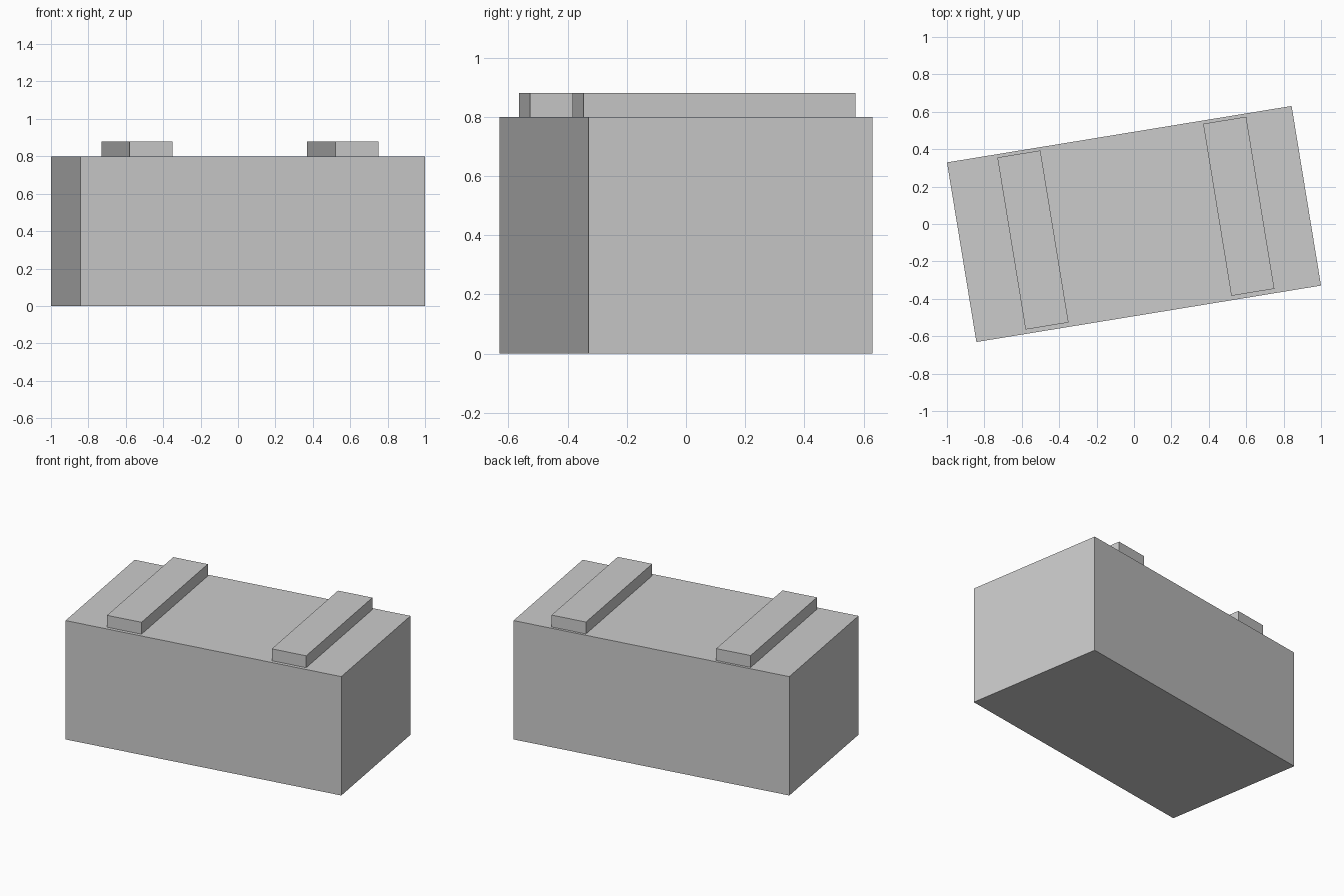
import bpy
import math
from mathutils import Matrix

default = bpy.data.objects.get("Cube")
if default:
    bpy.data.objects.remove(default, do_unlink=True)

# Single flat grey
grey = bpy.data.materials.new("light grey")
grey.use_nodes = True
colour = (0.6, 0.6, 0.6, 1)
grey.diffuse_color = colour
grey.node_tree.nodes["Principled BSDF"].inputs["Base Color"].default_value = colour

turn = Matrix.Rotation(math.radians(9.3), 4, "Z")


def add_box(name, centre, size):
    """Box placed in the crate's own axes, then turned with the crate."""
    bpy.ops.mesh.primitive_cube_add(size=1)
    box = bpy.context.object
    box.name = name
    box.data.transform(turn @ Matrix.Translation(centre) @ Matrix.Diagonal((*size, 1)))
    box.data.materials.append(grey)
    return box


# Main body
height = 0.8
add_box("crate_body", (0, 0, height / 2), (1.867, 0.973, height))

# Two battens across the lid
thickness = 0.08
for name, x in (("right_batten", -0.547), ("left_batten", 0.568)):
    add_box(name, (x, 0.003, height + thickness / 2), (0.233, 0.932, thickness))
